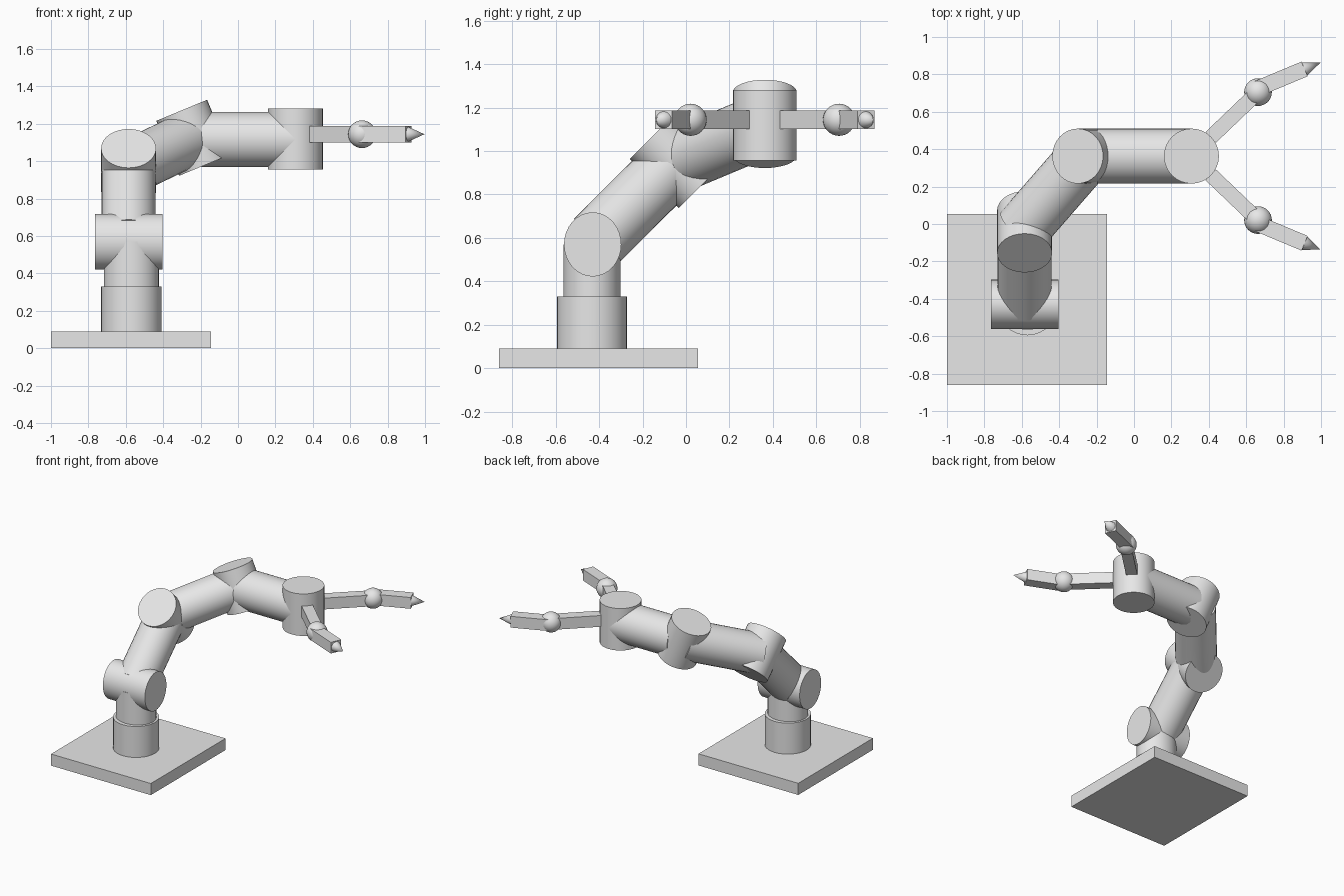
import bpy
import math
from mathutils import Vector

cube = bpy.data.objects.get("Cube")
if cube:
    bpy.data.objects.remove(cube, do_unlink=True)

grey = bpy.data.materials.new("plain_grey")
grey.use_nodes = True
COLOUR = (0.8, 0.8, 0.8, 1)
grey.diffuse_color = COLOUR
grey.node_tree.nodes["Principled BSDF"].inputs["Base Color"].default_value = COLOUR


def finish(name, smooth=True):
    ob = bpy.context.object
    ob.name = name
    ob.data.materials.append(grey)
    if smooth:
        bpy.ops.object.shade_smooth_by_angle(angle=math.radians(35))
    return ob


def rod(name, start, end, radius, tip=None, squash=1):
    """Cylinder (or cone, if tip is given) between two points."""
    a, b = Vector(start), Vector(end)
    d = b - a
    bpy.ops.mesh.primitive_cone_add(
        vertices=32, radius1=radius, radius2=radius if tip is None else tip,
        depth=d.length, location=(a + b) / 2,
        rotation=d.to_track_quat('Z', 'Y').to_euler())
    ob = finish(name)
    ob.scale.y = squash
    return ob


def joint(name, centre, axis, length, radius):
    c, half = Vector(centre), Vector(axis).normalized() * length / 2
    return rod(name, c - half, c + half, radius)


def bar(name, start, end, width, height):
    """Square-cut bar between two points."""
    a, b = Vector(start), Vector(end)
    d = b - a
    bpy.ops.mesh.primitive_cube_add(
        size=1, location=(a + b) / 2,
        rotation=(0, 0, math.atan2(d.y, d.x)))
    ob = finish(name, smooth=False)
    ob.scale = (d.length, width, height)
    return ob


R = 0.147

# Base plate and pedestal
bar("base_plate", (-1, -0.403, 0.045), (-0.145, -0.403, 0.045), 0.915, 0.09)
rod("pedestal", (-0.57, -0.433, 0.09), (-0.57, -0.433, 0.33), 0.162)
rod("turning_post", (-0.57, -0.433, 0.33), (-0.57, -0.433, 0.57), R, squash=0.9)

# Shoulder: sideways barrel, slightly narrower front to back
bpy.ops.mesh.primitive_cylinder_add(
    vertices=32, radius=1, depth=1, location=(-0.585, -0.43, 0.57),
    rotation=(0, math.pi / 2, 0))
finish("shoulder_joint").scale = (0.148, 0.132, 0.36)

# Lower arm and elbow
rod("lower_arm", (-0.585, -0.415, 0.585), (-0.585, -0.042, 0.955), 0.145)
joint("elbow_joint", (-0.585, -0.042, 0.955), (0, -1, 1), 0.32, R)

# Middle arm and its tilted joint
rod("middle_arm", (-0.6, -0.03, 0.957), (-0.25, 0.372, 1.125), R)
joint("middle_joint", (-0.24, 0.363, 1.125), (-0.383, 0, 0.924), 0.318, R)

# Fore arm and upright wrist
rod("fore_arm", (-0.195, 0.363, 1.117), (0.305, 0.363, 1.117), R)
joint("wrist_joint", (0.307, 0.363, 1.118), (0, 0, 1), 0.325, R)

# Two mirrored fingers with ball knuckles and pointed tips
Z = 1.144
for side, label in ((1, "left"), (-1, "right")):
    def at(x, y):
        return (x, 0.363 + side * y, Z)
    bar(label + "_finger_inner", at(0.41, 0.1), at(0.663, 0.342), 0.08, 0.087)
    bpy.ops.mesh.primitive_uv_sphere_add(
        segments=32, ring_count=16, radius=0.074, location=at(0.663, 0.342))
    finish(label + "_knuckle")
    bar(label + "_finger_outer", at(0.663, 0.362), at(0.912, 0.466), 0.085, 0.087)
    rod(label + "_fingertip", at(0.912, 0.466), at(0.997, 0.5), 0.038, tip=0)
